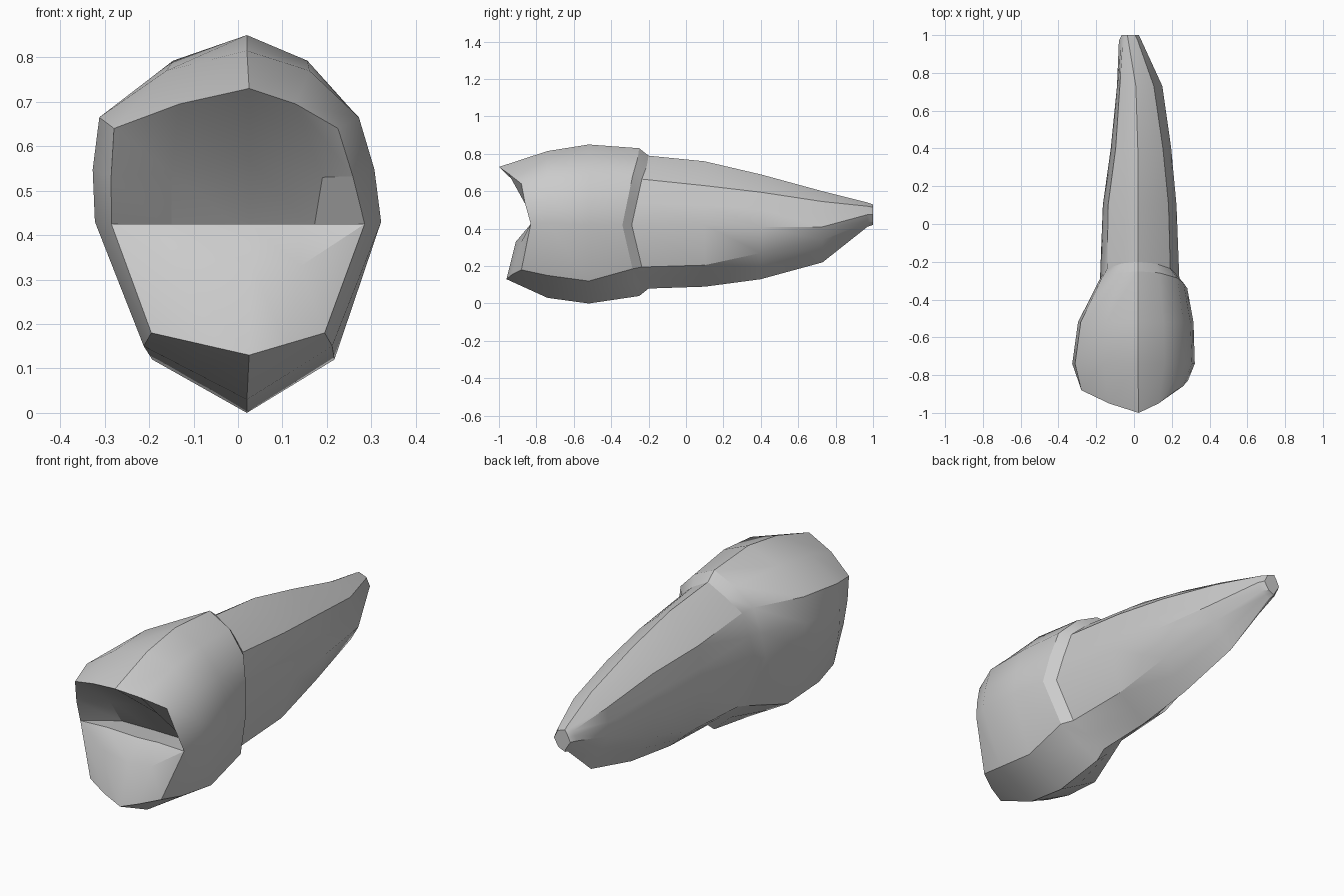
import bpy
import bmesh
import math
from mathutils import Vector

cube = bpy.data.objects.get("Cube")
if cube:
    bpy.data.objects.remove(cube, do_unlink=True)

enamel = bpy.data.materials.new("light grey enamel")
enamel.use_nodes = True
colour = (0.6, 0.6, 0.6, 1)
enamel.diffuse_color = colour
enamel.node_tree.nodes["Principled BSDF"].inputs["Base Color"].default_value = colour

# Cross-sections from crown to root tip:
# y, forward bow of the sides, x of (spine, upper ridge centre, side centre),
# heights (top, upper ridge, side, lower ridge, bottom),
# half widths (upper ridge, side, lower ridge), roundness
STATIONS = [
    (-.88, 0, .025, -.027, 0, .73, .64, .425, .18, .13, .252, .285, .195, .01),
    (-.74, 0, .02, -.02, 0, .815, .665, .43, .15, .03, .292, .322, .212, .03),
    (-.52, 0, .02, -.01, .012, .85, .675, .42, .12, 0, .272, .303, .205, .03),
    (-.25, .09, .02, .03, .04, .83, .68, .42, .185, .04, .2, .242, .175, .02),
    (-.2, .09, .02, .025, .03, .79, .665, .42, .195, .08, .167, .21, .15, .01),
    (.1, 0, .02, .023, .03, .76, .63, .42, .205, .09, .16, .195, .14, .005),
    (.4, 0, .02, .028, .037, .69, .595, .41, .27, .13, .125, .16, .11, .005),
    (.73, 0, .01, .015, .03, .6, .545, .41, .34, .22, .09, .12, .08, .003),
    (.97, 0, -.03, -.02, -.02, .54, .52, .475, .435, .41, .04, .06, .04, 0),
    (1, 0, -.035, -.02, -.02, .53, .515, .475, .435, .42, .025, .045, .02, 0),
]
# The biting edge is not planar: y from top round to bottom
LIP_Y = [-1, -.95, -.88, -.86, -.83, -.88, -.93, -.96]
# Share of the bow taken by each point from top to bottom
BOW_SHARE = [0, .1, .4, .7, 1, .4, .2, 0]


def cross_section(y, bow, spine, cu, cs, top, upper, side, lower, bottom,
                  wu, ws, wl, bulge):
    """Closed outline from the top, down the left side and up the right."""

    def half(s):
        ridge, flank, corner = cu + s * wu, cs + s * ws, cs + s * wl
        outline = [
            (spine, top),
            ((spine + ridge + s * bulge) / 2, (top + upper) / 2 + bulge),
            (ridge, upper),
            ((ridge + flank) / 2 + s * bulge / 3, (upper + side) / 2),
            (flank, side),
            (corner, lower),
            ((spine + corner) / 2, (lower + bottom) / 2),
            (spine, bottom),
        ]
        return [Vector((x, y - bow * k, z))
                for (x, z), k in zip(outline, BOW_SHARE)]

    return half(1) + half(-1)[-2:0:-1]


def face(bm, corners):
    """Face from corners, dropping repeated vertices."""
    corners = list(dict.fromkeys(corners))
    if len(corners) > 2:
        bm.faces.new(corners)


bm = bmesh.new()
rings = []
for index, station in enumerate(STATIONS):
    points = cross_section(*station)
    if index == 0:
        for p, y in zip(points, LIP_Y + LIP_Y[-2:0:-1]):
            p.y = y
    rings.append([bm.verts.new(p) for p in points])

# Outer skin
count = len(rings[0])
for near, far in zip(rings, rings[1:]):
    for i in range(count):
        j = (i + 1) % count
        face(bm, [near[i], near[j], far[j], far[i]])
face(bm, rings[-1])

# Broken front: undercut hollow below the upper lip, then lower front wall
lip = rings[0]


def inner_row(left, right, *points):
    return [left] + [bm.verts.new(p) for p in points] + [right]


side_l, side_r = lip[-4], lip[4]
rows = [
    [lip[-2], lip[-1], lip[0], lip[1], lip[2]],
    inner_row(lip[-3], lip[3], (-.15, -.79, .54), (.025, -.8, .57), (.19, -.79, .53)),
    inner_row(side_l, side_r, (-.15, -.7, .41), (.025, -.68, .4), (.17, -.7, .41)),
    inner_row(side_l, side_r, (-.15, -.82, .425), (.025, -.83, .425), (.14, -.82, .425)),
    inner_row(side_l, side_r, (-.15, -.87, .34), (.03, -.91, .33), (.14, -.88, .33)),
    [lip[-5], lip[-6], lip[7], lip[6], lip[5]],
]
for row_a, row_b in zip(rows, rows[1:]):
    for i in range(4):
        face(bm, [row_a[i], row_a[i + 1], row_b[i + 1], row_b[i]])

bmesh.ops.recalc_face_normals(bm, faces=bm.faces)
mesh = bpy.data.meshes.new("tooth")
bm.to_mesh(mesh)
bm.free()
mesh.materials.append(enamel)

tooth = bpy.data.objects.new("tooth", mesh)
bpy.context.collection.objects.link(tooth)
bpy.ops.object.select_all(action="DESELECT")
tooth.select_set(True)
bpy.context.view_layer.objects.active = tooth
bpy.ops.object.shade_smooth_by_angle(angle=math.radians(30))
